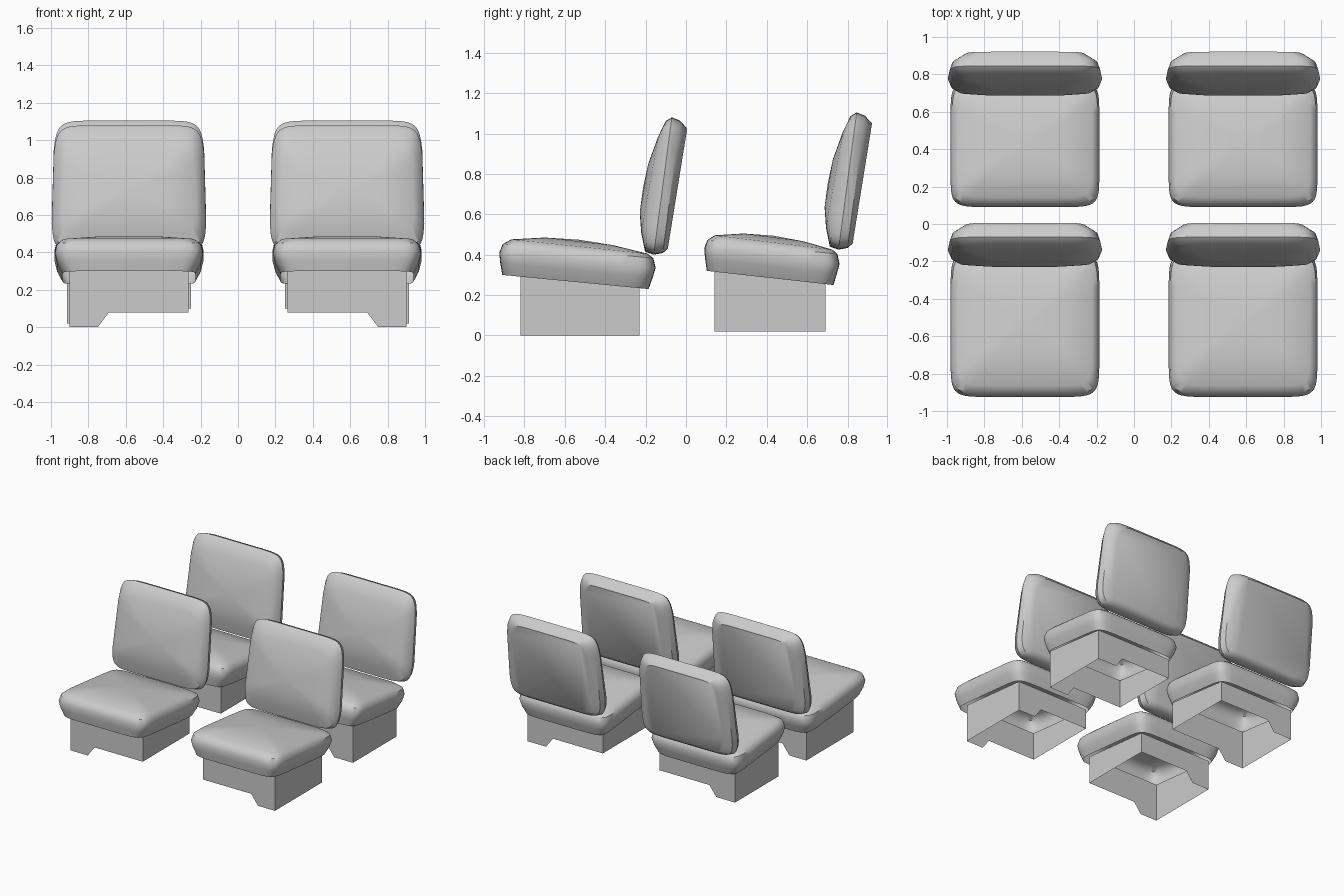
import bpy, bmesh, math

if "Cube" in bpy.data.objects:
    bpy.data.objects.remove(bpy.data.objects["Cube"])

CX = 0.583   # centre of the right-hand seats
SEG = 48


def finish(name, bm, smooth):
    bmesh.ops.recalc_face_normals(bm, faces=bm.faces)
    me = bpy.data.meshes.new(name)
    bm.to_mesh(me)
    bm.free()
    ob = bpy.data.objects.new(name, me)
    bpy.context.collection.objects.link(ob)
    if smooth:
        bpy.ops.object.select_all(action='DESELECT')
        bpy.context.view_layer.objects.active = ob
        ob.select_set(True)
        bpy.ops.object.shade_smooth_by_angle(angle=math.radians(40))
    # left-hand copy
    ob.modifiers.new("Mirror", 'MIRROR').use_mirror_merge = False
    return ob


def power(v, n):
    return math.copysign(abs(v) ** (2 / n), v)


def pad(name, rings, tip, place, cap_start, bulge=0.0, n=9):
    """Loft of rounded rectangles: each ring is half width, start (y, z), end (y, z)."""
    bm = bmesh.new()
    loops = []
    for hx, (y0, z0), (y1, z1) in rings:
        loop = []
        for i in range(SEG):
            a = 2 * math.pi * (i + 0.5) / SEG
            u, v = power(math.cos(a), n), power(math.sin(a), n)
            t = (v + 1) / 2
            w = hx * (1 - bulge * (t - 0.38) ** 2)
            y, z = place(y0 + (y1 - y0) * t, z0 + (z1 - z0) * t)
            loop.append(bm.verts.new((CX + u * w, y, z)))
        loops.append(loop)
    for a, b in zip(loops, loops[1:]):
        for i in range(SEG):
            j = (i + 1) % SEG
            bm.faces.new((a[i], a[j], b[j], b[i]))
    c = bm.verts.new((CX, *place(*tip)))
    for i in range(SEG):
        bm.faces.new((loops[-1][i], loops[-1][(i + 1) % SEG], c))
    if cap_start:
        bm.faces.new(loops[0])
    return finish(name, bm, True)


def base(name, xi, xo, y0, y1, zf, zi, top0, top1):
    """Open sheet box with a foot along its outer side."""
    bm = bmesh.new()
    prof = [(xi, zi), (0.69, zi), (0.75, zf), (xo, zf)]
    ends = []
    for y, top in ((y0, top0), (y1, top1)):
        vs = [bm.verts.new((x, y, z)) for x, z in prof + [(xo, top), (xi, top)]]
        bm.faces.new(vs)
        ends.append(vs)
    f, b = ends
    bm.faces.new((f[3], b[3], b[4], f[4]))
    bm.faces.new((f[5], b[5], b[0], f[0]))
    return finish(name, bm, False)


# cushion: open underneath, rounded rim, crowned top
cushion = [
    (0.355, (-0.91, 0.30), (-0.185, 0.23)),
    (0.385, (-0.92, 0.36), (-0.165, 0.285)),
    (0.398, (-0.925, 0.41), (-0.15, 0.335)),
    (0.388, (-0.908, 0.452), (-0.162, 0.383)),
    (0.358, (-0.865, 0.476), (-0.19, 0.405)),
    (0.20, (-0.70, 0.485), (-0.36, 0.447)),
]
# backrest: flat rear panel, bevelled rim, crowned front
backrest = [
    (0.34, (-0.09, 0.43), (0.006, 1.025)),
    (0.40, (-0.115, 0.408), (-0.03, 1.064)),
    (0.415, (-0.16, 0.40), (-0.07, 1.08)),
    (0.398, (-0.203, 0.415), (-0.10, 1.062)),
    (0.36, (-0.222, 0.51), (-0.138, 0.985)),
    (0.22, (-0.229, 0.61), (-0.187, 0.85)),
]


def front(y, z):
    return y, z


def rear_cushion(y, z):
    return 0.09 + (y + 0.925) * 0.865, z + 0.02


def rear_back(y, z):
    return y + 0.915, z + 0.025


pad("front_cushion", cushion, (-0.53, 0.474), front, False)
pad("rear_cushion", cushion, (-0.53, 0.474), rear_cushion, False)
pad("front_backrest", backrest, (-0.213, 0.73), front, True, 0.2)
pad("rear_backrest", backrest, (-0.213, 0.73), rear_back, True, 0.2)

# seat bases
base("front_base", 0.265, 0.90, -0.82, -0.23, 0.0, 0.08, 0.30, 0.24)
base("rear_base", 0.25, 0.915, 0.14, 0.69, 0.02, 0.10, 0.325, 0.26)
